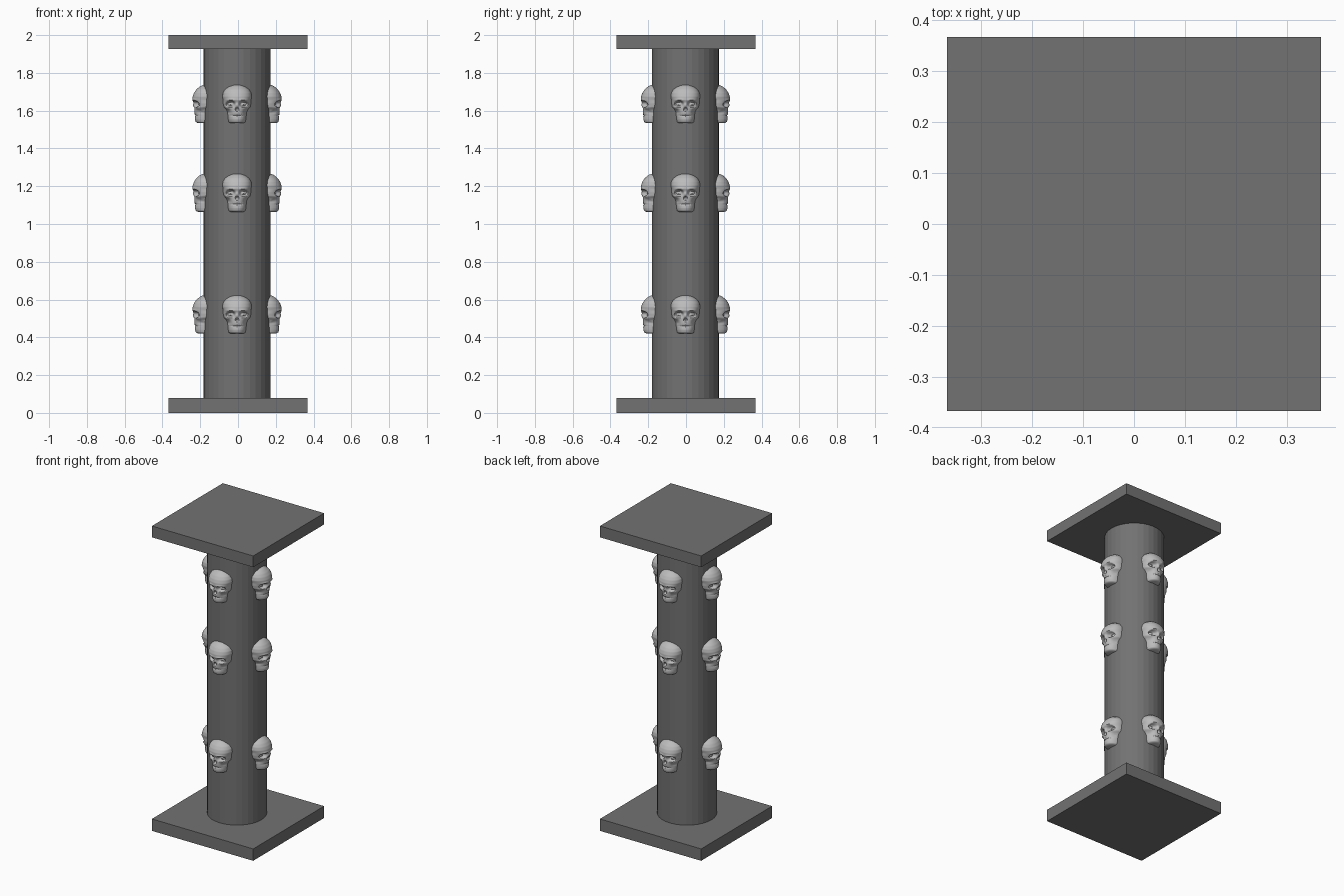
import bpy, bmesh, math
from mathutils import Matrix

if "Cube" in bpy.data.objects:
    bpy.data.objects.remove(bpy.data.objects["Cube"])

CX, CY = -0.005, -0.003          # shaft axis
SHAFT_R = 0.178


def material(name, v):
    m = bpy.data.materials.new(name)
    m.diffuse_color = (v, v, v, 1)
    m.use_nodes = True
    m.node_tree.nodes["Principled BSDF"].inputs["Base Color"].default_value = m.diffuse_color
    return m


stone = material("dark stone", 0.17)
bone = material("pale bone", 0.5)


def add_object(name, bm, mat):
    bmesh.ops.recalc_face_normals(bm, faces=bm.faces)
    me = bpy.data.meshes.new(name)
    bm.to_mesh(me)
    bm.free()
    me.materials.append(mat)
    ob = bpy.data.objects.new(name, me)
    bpy.context.collection.objects.link(ob)
    return ob


# square slabs at the foot and the head
def slab(name, z0, z1):
    bm = bmesh.new()
    bmesh.ops.create_cube(bm, size=1, matrix=Matrix.Translation((0, 0, (z0 + z1) / 2))
                          @ Matrix.Diagonal((0.735, 0.735, z1 - z0, 1)))
    add_object(name, bm, stone)


slab("base_slab", 0, 0.078)
slab("top_slab", 1.926, 2.0)

# round shaft
bm = bmesh.new()
bmesh.ops.create_cone(bm, cap_ends=True, segments=32, radius1=SHAFT_R, radius2=SHAFT_R,
                      depth=1.87, matrix=Matrix.Translation((CX, CY, 1.0)))
add_object("shaft", bm, stone)

# skull relief: height, half width, distance of the face from the shaft axis
PROFILE = [(0.000, 0.036, 0.206), (0.005, 0.045, 0.218), (0.020, 0.048, 0.223),
           (0.040, 0.050, 0.222), (0.055, 0.051, 0.225), (0.072, 0.058, 0.226),
           (0.085, 0.070, 0.226), (0.105, 0.074, 0.228), (0.122, 0.074, 0.235),
           (0.140, 0.078, 0.235), (0.160, 0.075, 0.228), (0.178, 0.065, 0.216),
           (0.192, 0.047, 0.200), (0.200, 0.030, 0.186), (0.204, 0.010, 0.170)]
BACK = 0.15


def sample(z):
    for a, b in zip(PROFILE, PROFILE[1:]):
        if z <= b[0]:
            t = (z - a[0]) / (b[0] - a[0])
            return a[1] + (b[1] - a[1]) * t, a[2] + (b[2] - a[2]) * t
    return PROFILE[-1][1:]


def blob(x, z, cx, cz, rx, rz, p=1):
    return math.exp(-(((x - cx) / rx) ** 2 + ((z - cz) / rz) ** 2) ** p)


def relief(x, z):
    ax = abs(x)
    d = -0.027 * blob(ax, z, 0.034, 0.101, 0.021, 0.016, 3)       # eye sockets
    d += 0.012 * blob(ax, z, 0.036, 0.099, 0.012, 0.008)          # socket floor
    d += 0.005 * blob(ax, z, 0.034, 0.122, 0.026, 0.007)          # brows
    d += 0.006 * blob(ax, z, 0.052, 0.079, 0.016, 0.008)          # cheekbones
    d -= 0.009 * blob(ax, z, 0.047, 0.058, 0.011, 0.010)          # cheek hollows
    d += 0.006 * blob(x, z, 0, 0.095, 0.009, 0.012)               # nose bridge
    width = 0.005 + 0.25 * max(0, 0.084 - z)
    d -= 0.014 * blob(x, z, 0, 0.074, width, 0.010, 3)            # nose hole
    d -= 0.004 * blob(x, z, 0, 0.040, 0.040, 0.003)               # mouth line
    d += 0.0012 * math.cos(x * 620) * blob(x, z, 0, 0.041, 0.036, 0.012, 3)  # teeth
    return d


def skull_bmesh(rows=60, cols=56):
    bm = bmesh.new()
    grid = []
    for i in range(rows + 1):
        z = 0.204 * i / rows
        w, f = sample(z)
        line = []
        for j in range(cols + 1):
            t = math.pi * (j / cols - 0.5)
            c = max(0.0, math.cos(t))
            x = w * math.sin(t)
            y = BACK + (f - BACK) * c ** 0.8 + relief(x, z) * min(1, 2 * c)
            line.append(bm.verts.new((x, -y, z)))
        grid.append(line)
    for a, b in zip(grid, grid[1:]):
        for j in range(cols):
            bm.faces.new((a[j], a[j + 1], b[j + 1], b[j]))
    # chin underside, crown and hidden back
    bm.faces.new(grid[0])
    bm.faces.new(grid[-1])
    bm.faces.new([r[0] for r in grid] + [r[-1] for r in reversed(grid)])
    return bm


# three rings of four skulls sharing one mesh
first = add_object("skull", skull_bmesh(), bone)
bpy.context.view_layer.objects.active = first
first.select_set(True)
bpy.ops.object.shade_smooth_by_angle(angle=math.radians(45))
skulls = [first]
for n in range(11):
    ob = first.copy()
    bpy.context.collection.objects.link(ob)
    skulls.append(ob)
for n, ob in enumerate(skulls):
    ring, side = divmod(n, 4)
    ob.name = f"skull_ring{ring + 1}_{side + 1}"
    ob.location = (CX, CY, (0.420, 1.064, 1.534)[ring])
    ob.rotation_euler = (0, 0, side * math.pi / 2)
